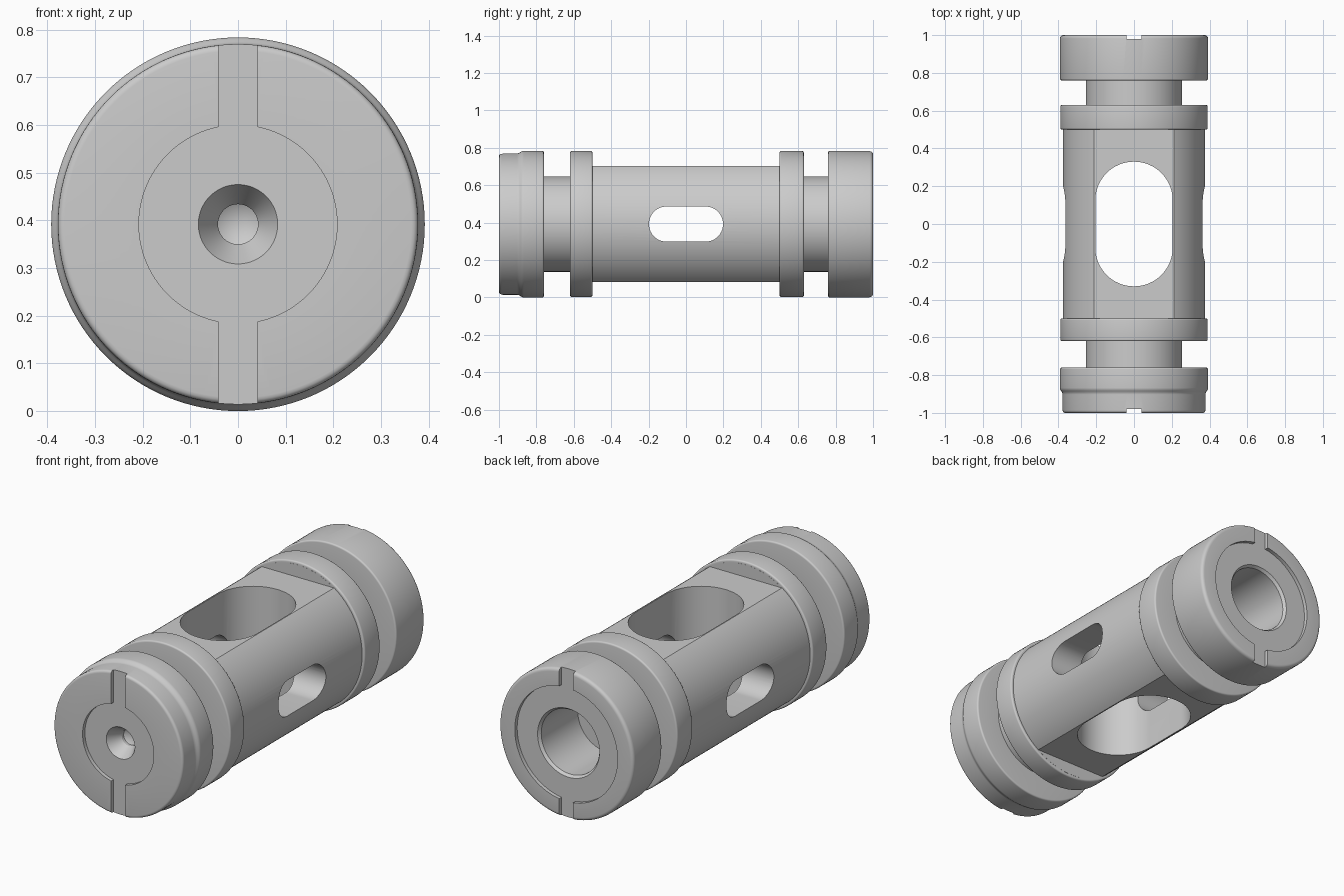
import bpy, bmesh
from math import sin, cos, pi, asin, sqrt
from mathutils import Vector

if "Cube" in bpy.data.objects:
    bpy.data.objects.remove(bpy.data.objects["Cube"])

CZ = 0.392          # height of the long axis
SEG = 128


def make_object(name, bm):
    bmesh.ops.recalc_face_normals(bm, faces=bm.faces)
    mesh = bpy.data.meshes.new(name)
    bm.to_mesh(mesh)
    bm.free()
    ob = bpy.data.objects.new(name, mesh)
    bpy.context.collection.objects.link(ob)
    return ob


def rounded(points, steps=4):
    """Profile of (y, radius, fillet): replace filleted corners by small curves."""
    out = []
    for i, (y, r, f) in enumerate(points):
        p = Vector((y, r))
        if f == 0:
            out.append(p)
            continue
        a = p + (Vector(points[i - 1][:2]) - p).normalized() * f
        b = p + (Vector(points[i + 1][:2]) - p).normalized() * f
        for k in range(steps + 1):
            t = k / steps
            w = 2 * t * (1 - t) * 0.83       # close to a circular arc
            s = (1 - t) ** 2 + w + t ** 2
            out.append((a * (1 - t) ** 2 + p * w + b * t ** 2) / s)
    return out


def lathe(name, profile):
    bm = bmesh.new()
    rings = []
    for y, r in profile:
        if r < 1e-6:
            rings.append([bm.verts.new((0, y, CZ))] * SEG)
        else:
            rings.append([bm.verts.new((r * sin(2 * pi * i / SEG), y, CZ + r * cos(2 * pi * i / SEG)))
                          for i in range(SEG)])
    for a, b in zip(rings, rings[1:]):
        for i in range(SEG):
            j = (i + 1) % SEG
            bm.faces.new(list(dict.fromkeys((a[i], a[j], b[j], b[i]))))
    return make_object(name, bm)


def prism(name, outline, lo, hi, place):
    """Extrude a 2D outline from lo to hi; place(u, v, w) gives the 3D point."""
    bm = bmesh.new()
    a, b = ([bm.verts.new(place(u, v, w)) for u, v in outline] for w in (lo, hi))
    n = len(outline)
    for i in range(n):
        j = (i + 1) % n
        bm.faces.new((a[i], a[j], b[j], b[i]))
    bm.faces.new(a)
    bm.faces.new(b)
    ob = make_object(name, bm)
    ob.hide_render = True
    return ob


def stadium(half_len, r, n=32):
    """Slot outline, long in u."""
    c = half_len - r
    return [(s * (c + r * cos(t)), s * r * sin(t))
            for s in (1, -1) for t in [-pi / 2 + pi * k / n for k in range(n + 1)]]


def keyed_circle(r, w, reach, n=48):
    """Circle with a tab of half width w at top and bottom."""
    a = asin(w / r)
    pts = []
    for s in (1, -1):
        pts += [(s * r * sin(t), s * r * cos(t))
                for t in [a + (pi - 2 * a) * k / n for k in range(n + 1)]]
        pts += [(s * w, -s * reach), (-s * w, -s * reach)]
    return pts


# Turned body: centre-drilled front, grooves, collars, blind bore at the back
f = 0.009
body = lathe("valve_spool", rounded([
    (-0.87, 0, 0), (-0.894, 0.042, 0), (-0.91, 0.042, 0), (-1, 0.095, 0),
    (-1, 0.378, 0.014), (-0.895, 0.378, 0.008), (-0.875, 0.392, 0.008),
    (-0.76, 0.392, f), (-0.76, 0.255, 0), (-0.62, 0.255, 0), (-0.62, 0.39, f),
    (-0.5, 0.39, f), (-0.5, 0.375, 0), (0.5, 0.375, 0), (0.5, 0.39, f),
    (0.63, 0.39, f), (0.63, 0.255, 0), (0.76, 0.255, 0), (0.76, 0.392, f),
    (1, 0.392, 0.018), (1, 0.195, 0), (0.965, 0.17, 0), (0.66, 0.17, 0), (0.66, 0, 0)]))

# Cutters: two flats, two through slots, keyed recess on each end
box = [(-0.35, -0.4995), (0.35, -0.4995), (0.35, 0.4995), (-0.35, 0.4995)]
along_z = lambda u, v, w: (u, v, CZ + w)
along_y = lambda u, v, w: (u, w, CZ + v)
cutters = [
    prism("top_flat_cutter", box, 0.31, 0.5, along_z),
    prism("bottom_flat_cutter", box, -0.5, -0.31, along_z),
    prism("main_slot_cutter", stadium(0.33, 0.205), -0.6, 0.6, lambda u, v, w: (v, u, CZ + w)),
    prism("side_slot_cutter", stadium(0.198, 0.094), -0.6, 0.6, lambda u, v, w: (w, u, CZ + v)),
    prism("front_recess_cutter", keyed_circle(0.208, 0.041, 0.5), -1.1, -0.98, along_y),
    prism("back_recess_cutter", keyed_circle(0.3, 0.041, 0.5), 0.98, 1.1, along_y),
]

bpy.context.view_layer.objects.active = body
body.select_set(True)
for c in cutters:
    m = body.modifiers.new(c.name, 'BOOLEAN')
    m.operation = 'DIFFERENCE'
    m.solver = 'EXACT'
    m.object = c
    bpy.ops.object.modifier_apply(modifier=m.name)
for c in cutters:
    bpy.data.objects.remove(c)

bpy.ops.object.select_all(action='DESELECT')
body.select_set(True)
bpy.ops.object.shade_smooth_by_angle(angle=0.5)
